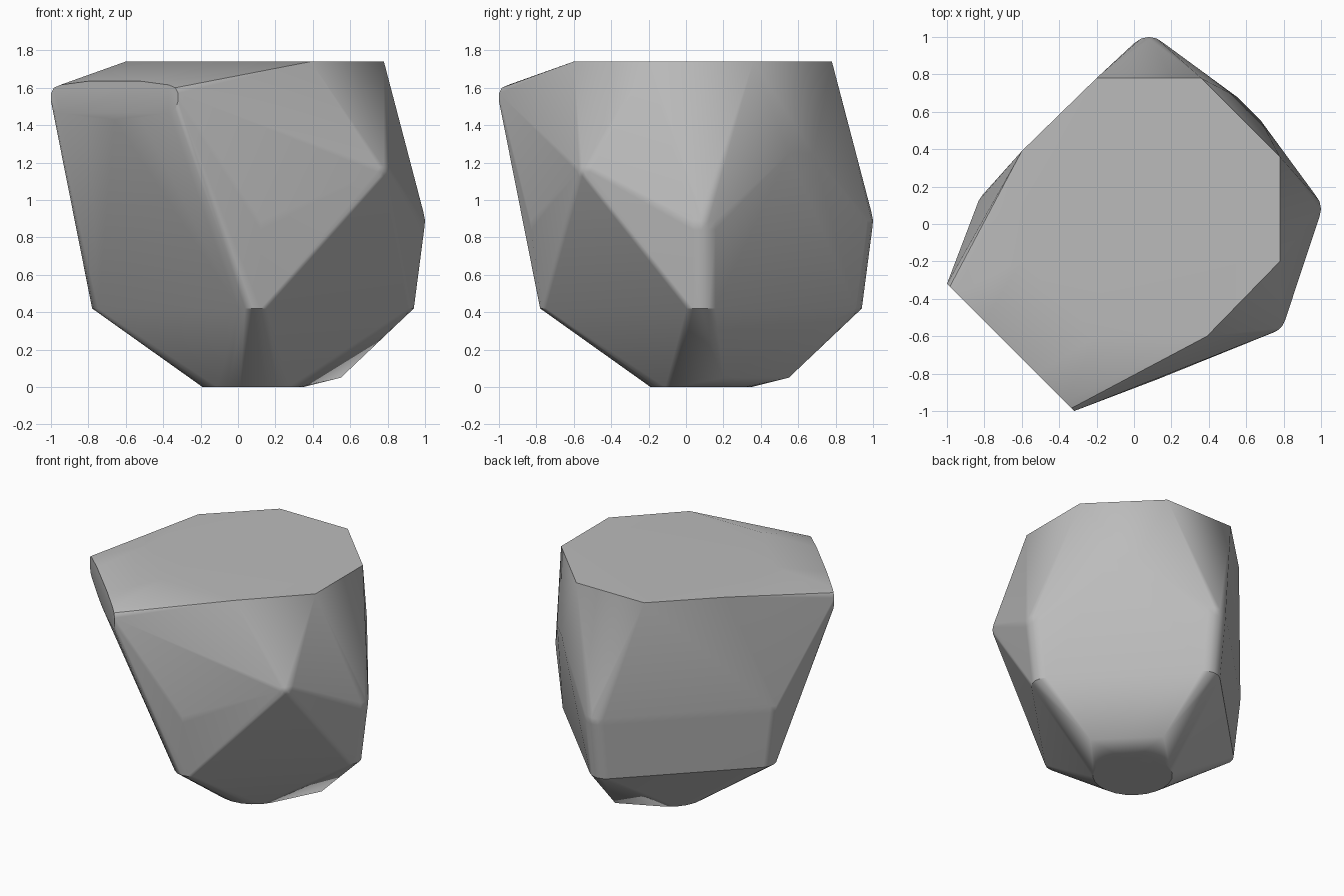
import bpy
import bmesh
from math import sin, cos, pi
from mathutils import Vector

cube = bpy.data.objects.get("Cube")
if cube:
    bpy.data.objects.remove(cube)

stone = bpy.data.materials.new("stone_grey")
stone.use_nodes = True
grey = (0.5, 0.5, 0.5, 1)
stone.diffuse_color = grey
stone.node_tree.nodes["Principled BSDF"].inputs["Base Color"].default_value = grey

CENTRE = 0.08
points = []


def diamond_ring(radius, z, rounding=0.11, steps=4):
    """Four-cornered ring with rounded corners."""
    for side in range(4):
        a = side * pi / 2
        cx = CENTRE + (radius - rounding) * cos(a)
        cy = CENTRE + (radius - rounding) * sin(a)
        for i in range(steps + 1):
            t = a - pi / 4 + pi / 2 * i / steps
            points.append((cx + rounding * cos(t), cy + rounding * sin(t), z))


def mirrored(x, y, z):
    """A point and its twin across the diagonal plane."""
    points.extend([(x, y, z), (y, x, z)])


# Flat base disc and the low ledge beside it
for i in range(24):
    t = 2 * pi * i / 24
    points.append((CENTRE + 0.27 * cos(t), CENTRE + 0.27 * sin(t), 0))
mirrored(0.55, 0.2, 0.05)

# Body rings
for radius, z in ((0.86, 0.42), (0.915, 0.84), (0.92, 0.89), (0.91, 0.94)):
    diamond_ring(radius, z)

# Eight-sided flat top
for x, y in ((-0.2, 0.78), (0.36, 0.78), (-0.6, 0.39), (-0.6, -0.2)):
    mirrored(x, y, 1.74)

# Shoulder at the back
mirrored(0.55, 0.68, 1.25)

# Overhanging snout with a flat rounded end
for x, z in ((-1, 1.53), (-1, 1.57), (-0.985, 1.6), (-0.95, 1.615), (-0.8, 1.635),
             (-0.985, 1.485), (-0.95, 1.465), (-0.8, 1.44), (-0.66, 1.43)):
    mirrored(x, -1.32 - x, z)

# Rounded knob on the side
knob = Vector((0.712, -0.486, 1.15))
ball = bmesh.new()
bmesh.ops.create_icosphere(ball, subdivisions=3, radius=0.1)
points.extend(knob + v.co for v in ball.verts)
ball.free()

# Wrap everything in one convex boulder
bm = bmesh.new()
for p in points:
    bm.verts.new(p)
hull = bmesh.ops.convex_hull(bm, input=bm.verts)
loose = [v for v in bm.verts if not v.link_faces]
bmesh.ops.delete(bm, geom=loose, context="VERTS")
bmesh.ops.dissolve_limit(bm, angle_limit=0.02, verts=bm.verts, edges=bm.edges)
bmesh.ops.recalc_face_normals(bm, faces=bm.faces)
mesh = bpy.data.meshes.new("boulder")
bm.to_mesh(mesh)
bm.free()
mesh.materials.append(stone)
boulder = bpy.data.objects.new("boulder", mesh)
bpy.context.collection.objects.link(boulder)

# Soft corners, flat large faces
bpy.context.view_layer.objects.active = boulder
boulder.select_set(True)
bpy.ops.object.shade_smooth_by_angle(angle=0.5)
weighted = boulder.modifiers.new("face_weight", "WEIGHTED_NORMAL")
weighted.keep_sharp = True
